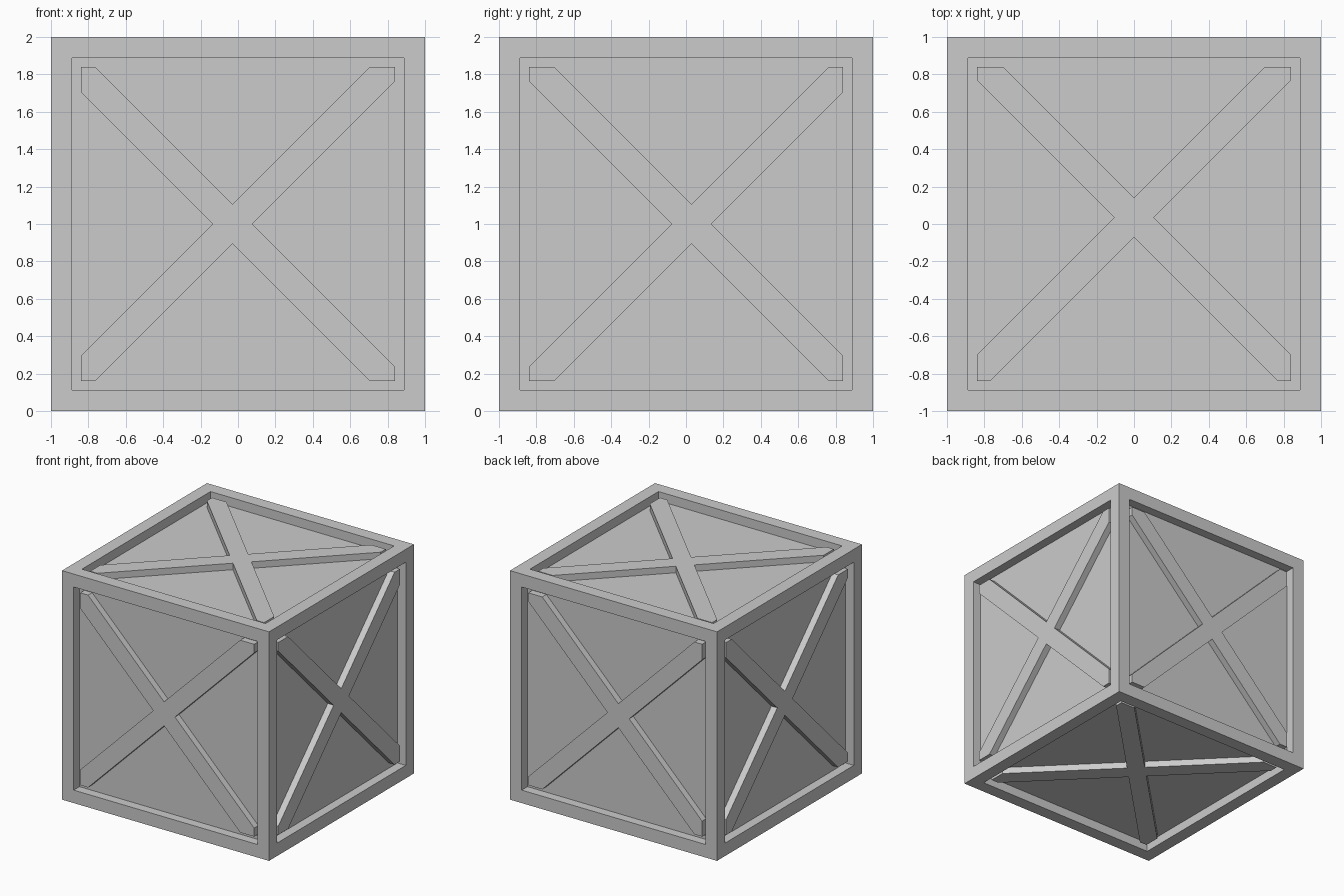
import bpy, bmesh
from mathutils import Vector

if "Cube" in bpy.data.objects:
    bpy.data.objects.remove(bpy.data.objects["Cube"])

BORDER = 0.16          # frame width
L = 1 - BORDER         # half size of each opening
PANEL = 0.92           # distance of panels from the crate centre
BRACE = 0.977          # distance of brace faces from the crate centre
H = 0.105              # diagonal half width of a brace


def finish(name, bm):
    bmesh.ops.recalc_face_normals(bm, faces=bm.faces)
    mesh = bpy.data.meshes.new(name)
    bm.to_mesh(mesh)
    bm.free()
    ob = bpy.data.objects.new(name, mesh)
    bpy.context.collection.objects.link(ob)
    ob.location.z = 1
    return ob


# Crate body: cube with a recessed panel in each side
bm = bmesh.new()
bmesh.ops.create_cube(bm, size=2)
panels = bm.faces[:]
bmesh.ops.inset_individual(bm, faces=panels, thickness=BORDER)
moves = [(f, f.normal.copy()) for f in panels]
for f, n in moves:
    new = bmesh.ops.extrude_discrete_faces(bm, faces=[f])["faces"]
    bmesh.ops.translate(bm, verts=new[0].verts[:], vec=n * (PANEL - 1))
finish("crate_frame_and_panels", bm)


# Cross brace outline, clipped to the square opening
def cross_outline(cu, cv):
    pts = []
    notches = [(cu, cv + H), (cu - H, cv), (cu, cv - H), (cu + H, cv)]
    for i, (su, sv) in enumerate([(1, 1), (-1, 1), (-1, -1), (1, -1)]):
        a = (cu + su * (L - sv * cv - H), sv * L)
        b = (su * L, cv + sv * (L - su * cu - H))
        arm = [b, (su * L, sv * L), a]
        pts += (arm if i % 2 == 0 else arm[::-1]) + [notches[i]]
    return pts


def brace(name, axis, side, cu, cv):
    def place(u, v, w):
        co = [u, v]
        co.insert(axis, w * side)
        return Vector(co)
    bm = bmesh.new()
    face = bm.faces.new([bm.verts.new(place(u, v, PANEL - 0.01))
                         for u, v in cross_outline(cu, cv)])
    new = bmesh.ops.extrude_face_region(bm, geom=[face])["geom"]
    verts = [g for g in new if isinstance(g, bmesh.types.BMVert)]
    bmesh.ops.translate(bm, verts=verts,
                        vec=place(0, 0, BRACE - PANEL + 0.01))
    finish(name, bm)


# Cross braces: opposite sides share the same small offset
for names, axis, cu, cv in [(("right", "left"), 0, 0.03, 0),
                            (("back", "front"), 1, -0.03, 0),
                            (("top", "bottom"), 2, 0, 0.035)]:
    for n, side in zip(names, (1, -1)):
        brace(n + "_cross_brace", axis, side, cu, cv)
